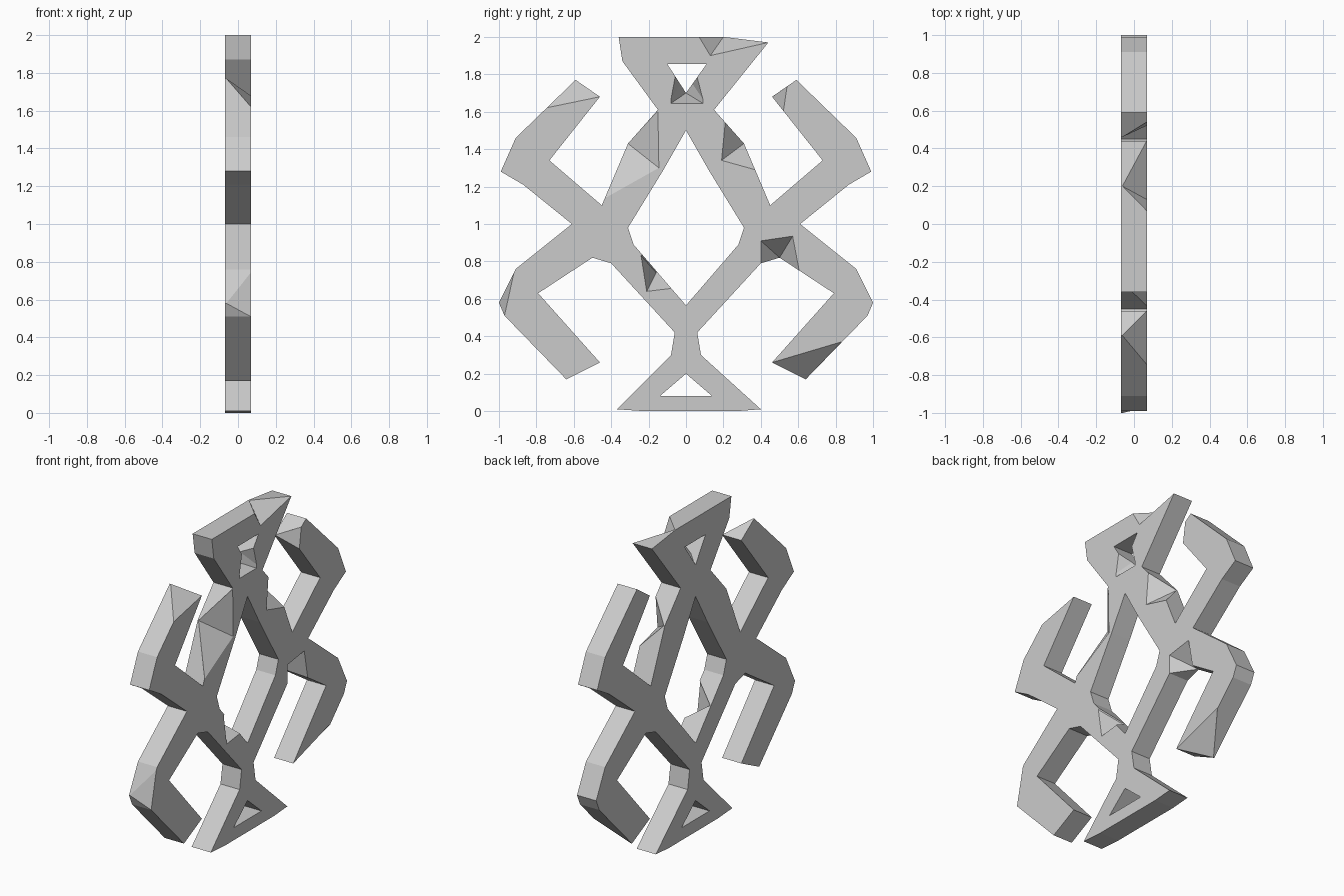
import bpy, bmesh
from mathutils import Vector

if "Cube" in bpy.data.objects:
    bpy.data.objects.remove(bpy.data.objects["Cube"])

T = 0.0675  # half thickness of the plate


def make_object(name, bm):
    bmesh.ops.recalc_face_normals(bm, faces=bm.faces)
    mesh = bpy.data.meshes.new(name)
    bm.to_mesh(mesh)
    bm.free()
    obj = bpy.data.objects.new(name, mesh)
    bpy.context.collection.objects.link(obj)
    return obj


def mirror(points):
    return [(-y, z) for y, z in reversed(points)]


# Symmetrical limbs and waist, (y, z) down the right side
side = [(.15, 1.61), (.31, 1.43), (.45, 1.10), (.73, 1.34), (.46, 1.68),
        (.59, 1.77), (.91, 1.46), (.99, 1.28), (.87, 1.21), (.61, 1.0),
        (.91, .76), (1.0, .58), (.97, .51), (.64, .17), (.46, .26),
        (.79, .63), (.50, .82), (.40, .79), (.06, .42), (.08, .30)]
top = [(-.34, 1.87), (-.36, 2.0), (.20, 2.0), (.44, 1.97)]
foot = [(.40, .01), (.27, 0), (-.22, 0), (-.37, .01)]
outline = top + side + foot + mirror(side)

# Three windows
half = [(.12, 1.29), (.31, .98), (.28, .89)]
diamond = [(0, 1.50)] + half + [(0, .565)] + mirror(half)
head_hole = [(-.10, 1.855), (.11, 1.855), (0, 1.70)]
foot_hole = [(-.14, .08), (.14, .08), (0, .20)]

# Flat plate with windows, thickened
bm = bmesh.new()
for loop in (outline, diamond, head_hole, foot_hole):
    vs = [bm.verts.new((-T, y, z)) for y, z in loop]
    for a, b in zip(vs, vs[1:] + vs[:1]):
        bm.edges.new((a, b))
bmesh.ops.triangle_fill(bm, edges=bm.edges[:], use_beauty=True)
res = bmesh.ops.extrude_face_region(bm, geom=bm.faces[:], use_keep_orig=True)
for v in res["geom"]:
    if isinstance(v, bmesh.types.BMVert):
        v.co.x = T
plate = make_object("emblem_plate", bm)

# Chipped edges: (deep point, outward direction, rim on the +x face)
chips = [
    ((.20, 2.0), (0, 1), [(.07, 2.0), (.13, 1.90), (.25, 1.95), (.44, 1.97)]),
    ((-.59, 1.77), (0, 1), [(-.75, 1.62), (-.46, 1.68)]),
    ((.46, 1.68), (-1, .3), [(.54, 1.735), (.52, 1.60)]),
    ((-1.0, .58), (-1, 0), [(-.915, .76), (-.97, .51)]),
    ((.64, .17), (0, -1), [(.46, .26), (.83, .37)]),
    ((.50, .82), (.1, -1), [(.40, .79), (.40, .91), (.57, .935), (.605, .75)]),
    ((-.16, .74), (.7, .7), [(-.24, .83), (-.21, .64), (-.085, .655)]),
    ((.31, 1.43), (.8, .5), [(.21, 1.545), (.19, 1.34), (.37, 1.29)]),
    ((-.31, 1.43), (-.8, .5), [(-.15, 1.60), (-.148, 1.46), (-.145, 1.30), (-.43, 1.14)]),
    ((0, 1.70), (0, 1), [(-.055, 1.78), (-.08, 1.645), (.09, 1.645), (.055, 1.78)]),
]
for i, (deep, out, rim) in enumerate(chips):
    p = Vector((-T + .006, *deep))
    o = Vector((0, *out)) * .1
    pts = [p, p + o, p + o + Vector((2.5 * T, 0, 0))]
    pts += [p + (Vector((T, y, z)) - p) * 1.3 for y, z in rim]
    bm = bmesh.new()
    for c in pts:
        bm.verts.new(c)
    hull = bmesh.ops.convex_hull(bm, input=bm.verts[:])
    loose = [v for v in bm.verts if not v.link_faces]
    bmesh.ops.delete(bm, geom=loose, context='VERTS')
    cutter = make_object("chip_cutter_%d" % i, bm)
    mod = plate.modifiers.new("chip", 'BOOLEAN')
    mod.operation, mod.solver, mod.object = 'DIFFERENCE', 'EXACT', cutter
    bpy.context.view_layer.objects.active = plate
    bpy.ops.object.modifier_apply(modifier=mod.name)
    bpy.data.objects.remove(cutter)
